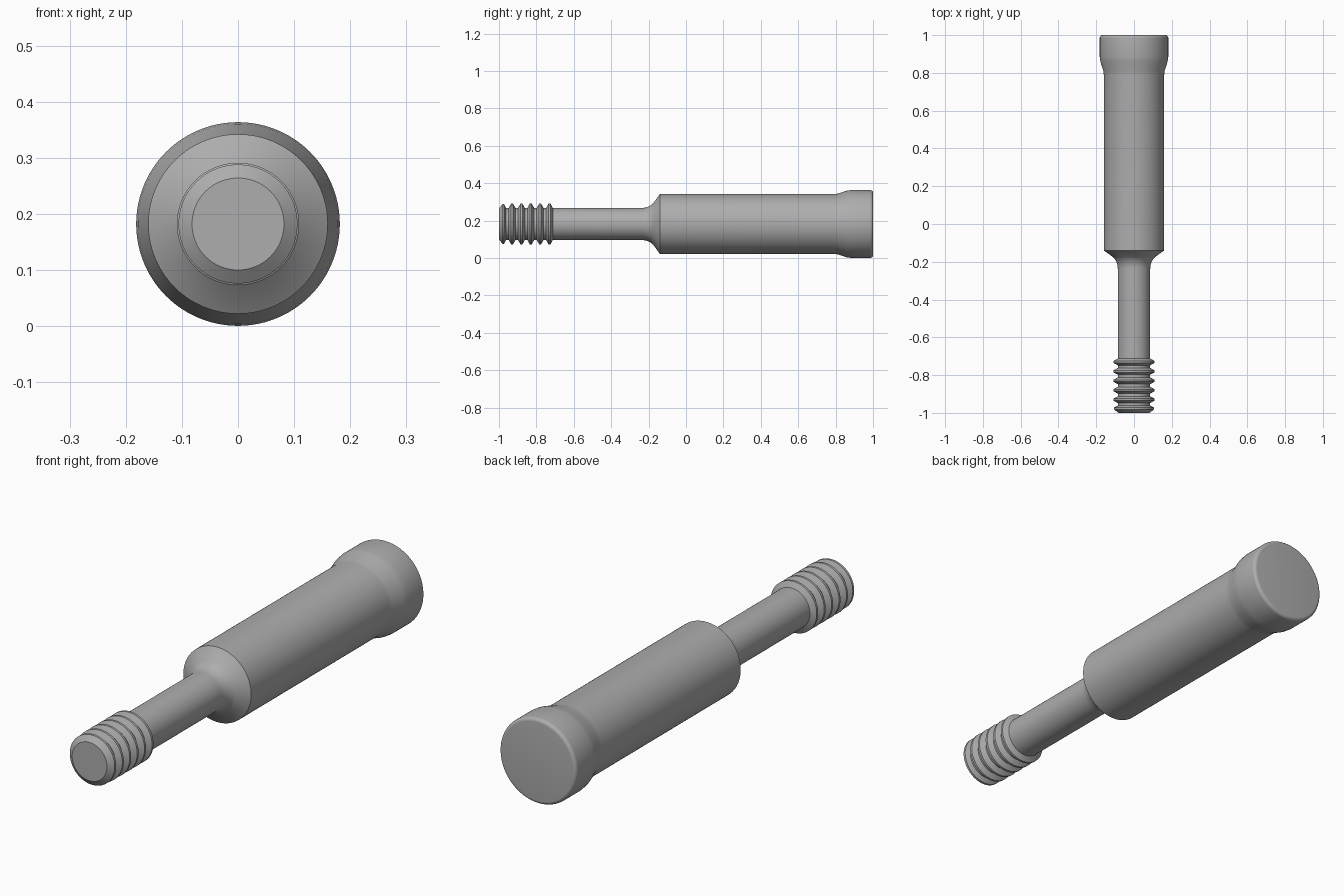
import bpy, bmesh, math

cube = bpy.data.objects.get("Cube")
if cube:
    bpy.data.objects.remove(cube, do_unlink=True)

AXIS_Z = 0.182
SIDES = 96

steel = bpy.data.materials.new("grey steel")
steel.use_nodes = True
grey = (0.42, 0.42, 0.42, 1)
steel.diffuse_color = grey
steel.node_tree.nodes["Principled BSDF"].inputs["Base Color"].default_value = grey


def arc(cy, cr, radius, start, end, steps):
    """Points (y, r) on a profile arc, angles in degrees."""
    angles = [math.radians(start + (end - start) * i / steps) for i in range(steps + 1)]
    return [(cy + radius * math.cos(a), cr + radius * math.sin(a)) for a in angles]


def lathe(name, profile):
    """Revolve a (y, r) profile about the long axis and cap both ends."""
    bm = bmesh.new()
    rings = []
    for y, r in profile:
        turn = [2 * math.pi * i / SIDES for i in range(SIDES)]
        rings.append([bm.verts.new((r * math.cos(a), y, AXIS_Z + r * math.sin(a))) for a in turn])
    for a, b in zip(rings, rings[1:]):
        for i in range(SIDES):
            j = (i + 1) % SIDES
            bm.faces.new((a[i], a[j], b[j], b[i]))
    bm.faces.new(rings[0])
    bm.faces.new(rings[-1])
    bmesh.ops.recalc_face_normals(bm, faces=bm.faces)
    mesh = bpy.data.meshes.new(name)
    bm.to_mesh(mesh)
    bm.free()
    mesh.materials.append(steel)
    obj = bpy.data.objects.new(name, mesh)
    bpy.context.collection.objects.link(obj)
    bpy.ops.object.select_all(action='DESELECT')
    obj.select_set(True)
    bpy.context.view_layer.objects.active = obj
    bpy.ops.object.shade_smooth_by_angle(angle=math.radians(25))


# Threaded tip: chamfered end, then evenly spaced ridges with flat crests
SHANK, CREST, PITCH = 0.086, 0.109, 0.05
thread = [(-1, 0.082), (-0.982, 0.106), (-0.972, 0.106), (-0.962, SHANK)]
for k in range(5):
    y = -0.93 + k * PITCH
    thread += [(y - 0.018, SHANK), (y - 0.005, CREST), (y + 0.005, CREST), (y + 0.018, SHANK)]

# Shank with a fillet flaring into the 45 degree shoulder
fillet = arc(-0.235, SHANK + 0.085, 0.085, -90, -45, 8)

# Body, softly flared collar and rounded end
body = [(-0.14, 0.16), (0.79, 0.16), (0.81, 0.162), (0.86, 0.178), (0.885, 0.1815)]
end = arc(0.985, 0.1665, 0.015, 90, 0, 6)

lathe("threaded_pin", thread + fillet + body + end)
